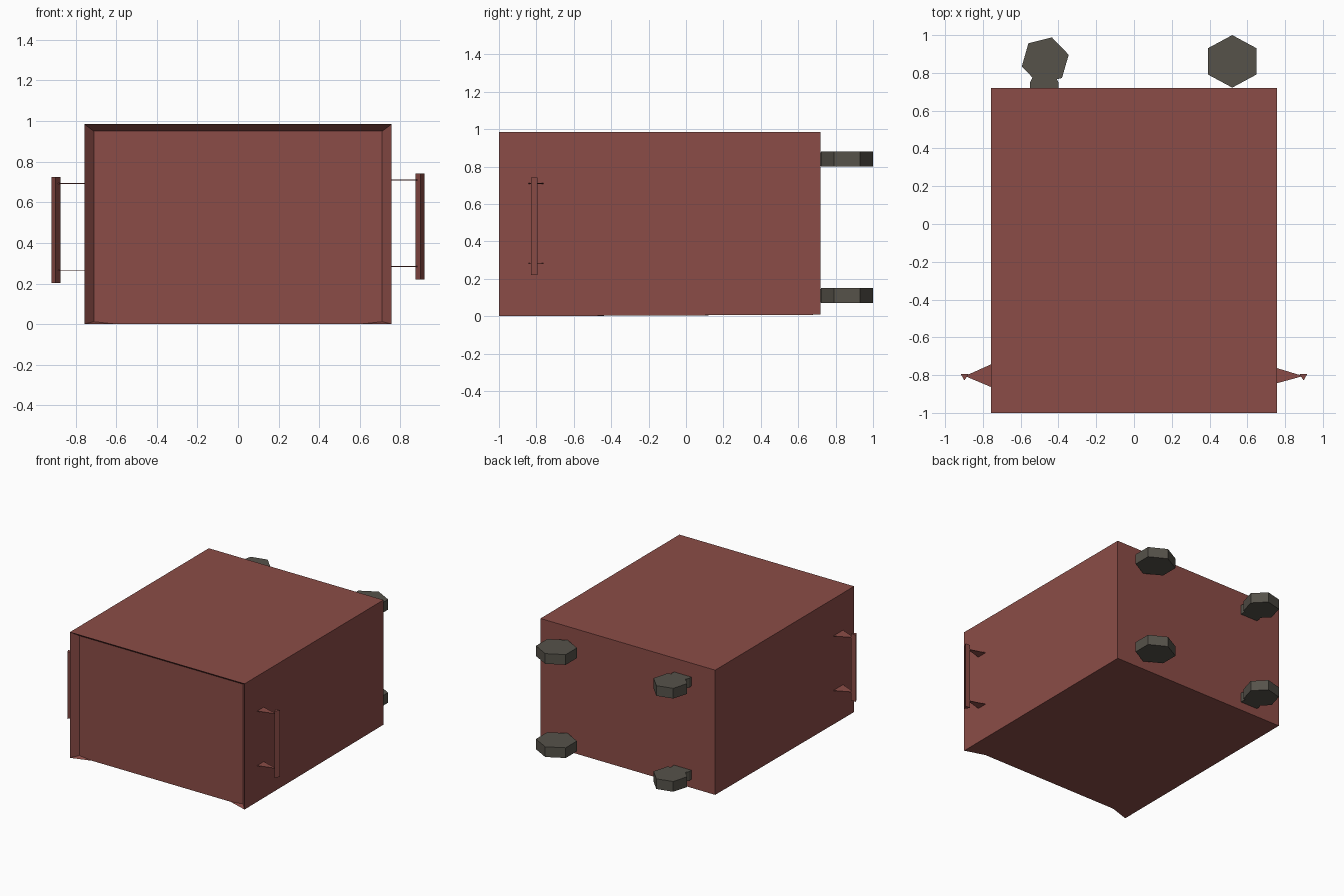
import bpy, bmesh, math

if "Cube" in bpy.data.objects:
    bpy.data.objects.remove(bpy.data.objects["Cube"])


def material(name, rgb):
    m = bpy.data.materials.new(name)
    m.diffuse_color = (*rgb, 1)
    m.use_nodes = True
    m.node_tree.nodes["Principled BSDF"].inputs["Base Color"].default_value = m.diffuse_color
    return m


RED = material("brick red", (0.26, 0.073, 0.063))
DARK = material("dark grey", (0.092, 0.084, 0.068))


def make(name, verts, faces, mat):
    bm = bmesh.new()
    vs = [bm.verts.new(v) for v in verts]
    for f in faces:
        bm.faces.new([vs[i] for i in f])
    bmesh.ops.recalc_face_normals(bm, faces=bm.faces)
    mesh = bpy.data.meshes.new(name)
    bm.to_mesh(mesh)
    bm.free()
    mesh.materials.append(mat)
    ob = bpy.data.objects.new(name, mesh)
    bpy.context.collection.objects.link(ob)
    return ob


def prism(name, outline, z0, z1, mat):
    """Extrude an xy outline from z0 to z1."""
    n = len(outline)
    verts = [(x, y, z) for z in (z0, z1) for x, y in outline]
    faces = [tuple(range(n)), tuple(range(n, 2 * n))]
    faces += [(i, (i + 1) % n, n + (i + 1) % n, n + i) for i in range(n)]
    return make(name, verts, faces, mat)


def hexagon(cx, cy, r, turn, sx=1.0):
    return [(cx + sx * r * math.cos(math.radians(turn + 60 * i)),
             cy + r * math.sin(math.radians(turn + 60 * i))) for i in range(6)]


# Box body with a front panel set back inside a sloped rim
W, TOP, FRONT, BACK, PANEL = 0.757, 0.985, -1.0, 0.72, -0.95
body = [
    (-W, FRONT, 0), (W, FRONT, 0), (W, FRONT, TOP), (-W, FRONT, TOP),      # 0-3 rim
    (-W, BACK, 0.008), (W, BACK, 0.008), (W, BACK, TOP), (-W, BACK, TOP),  # 4-7 back
    (-0.71, PANEL, 0.012), (0.71, PANEL, 0.012),                           # 8-9 panel
    (0.71, PANEL, 0.95), (-0.71, PANEL, 0.95),                             # 10-11 panel
    (-0.6, PANEL, 0), (0.6, PANEL, 0)]                                     # 12-13 lower edge
make("box_body", body, [
    (0, 12, 13, 1, 5, 4), (3, 2, 6, 7), (4, 5, 6, 7),
    (0, 3, 7, 4), (1, 2, 6, 5),
    (0, 8, 11, 3), (1, 9, 10, 2), (3, 2, 10, 11),
    (0, 8, 12), (1, 9, 13), (8, 12, 13, 9, 10, 11)], RED)

# Side handles: three-sided bar on two flat triangular brackets
for side, s, dz, half in (("left", -1, -0.018, 0.06), ("right", 1, 0.0, 0.04)):
    bar = [(s * 0.875, -0.793), (s * 0.918, -0.793), (s * 0.898, -0.828)]
    prism(side + "_handle_bar", bar, 0.22 + dz, 0.742 + dz, RED)
    for level, z in (("lower", 0.283), ("upper", 0.71)):
        tri = [(s * W, -0.803 - half), (s * 0.895, -0.805), (s * W, -0.803 + half)]
        prism(f"{side}_{level}_handle_bracket", tri, z + dz - 0.002, z + dz + 0.002, RED)

# Four six-sided wheels on the back, the left ones turned and on a small mount
for level, z in (("lower", 0.11), ("upper", 0.84)):
    prism(f"right_{level}_wheel", hexagon(0.52, 0.861, 0.139, 30, 1.07),
          z - 0.04, z + 0.04, DARK)
    prism(f"left_{level}_wheel", hexagon(-0.47, 0.865, 0.128, 14),
          z - 0.04, z + 0.04, DARK)
    prism(f"left_{level}_wheel_mount",
          [(-0.55, BACK), (-0.55, 0.75), (-0.525, 0.80),
           (-0.425, 0.80), (-0.40, 0.75), (-0.40, BACK)],
          z - 0.036, z + 0.036, DARK)
